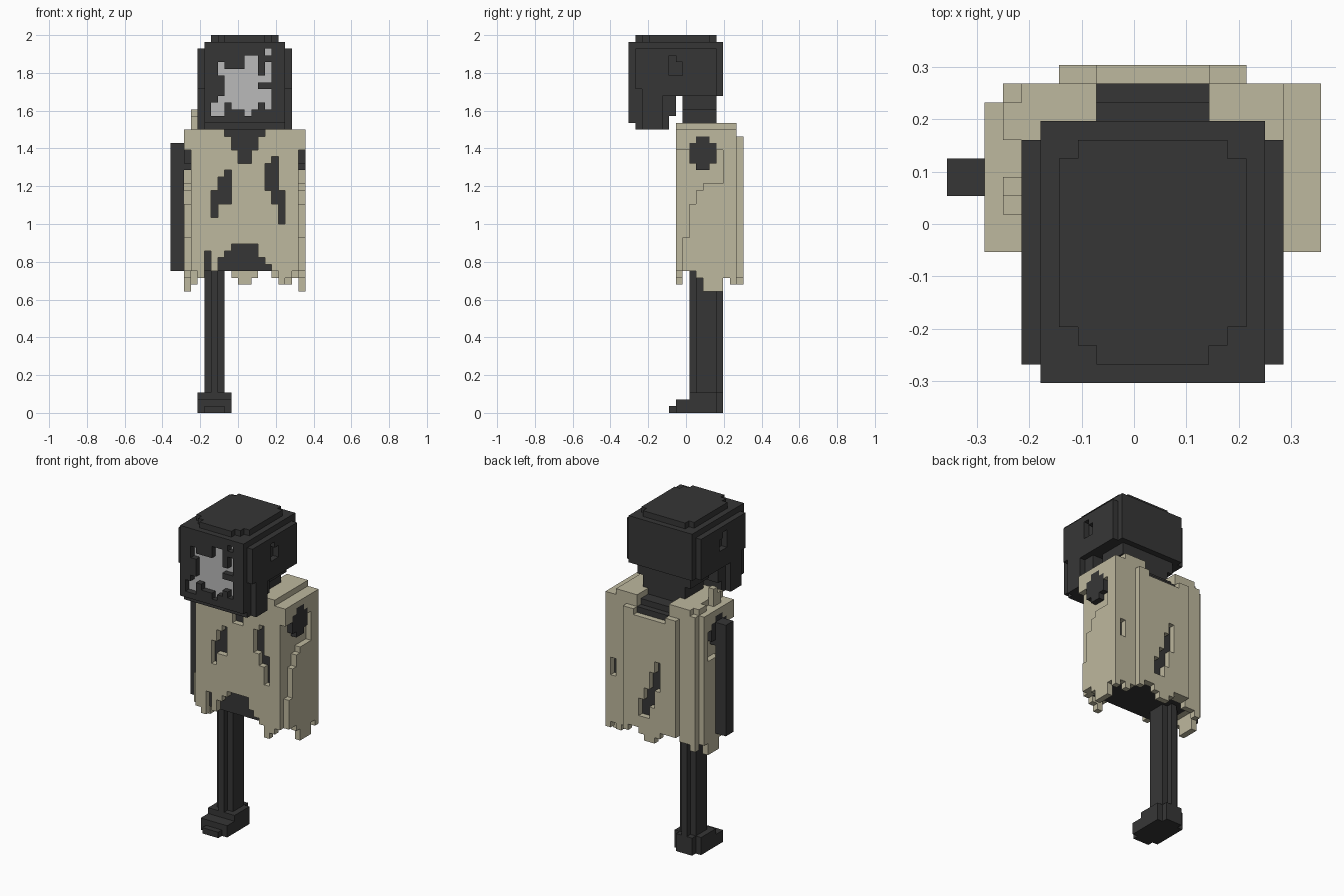
import bpy, bmesh

if "Cube" in bpy.data.objects:
    bpy.data.objects.remove(bpy.data.objects["Cube"], do_unlink=True)

U = 1 / 28          # size of one block
taken = set()       # blocks already owned by a part


def material(name, rgb):
    m = bpy.data.materials.new(name)
    m.use_nodes = True
    m.diffuse_color = (*rgb, 1)
    m.node_tree.nodes["Principled BSDF"].inputs["Base Color"].default_value = (*rgb, 1)
    return m


DARK = material("charcoal", (0.037, 0.037, 0.037))
CLOTH = material("worn_linen", (0.515, 0.479, 0.342))
GREY = material("pale_grey", (0.491, 0.491, 0.491))


def cells(boxes):
    """Blocks inside boxes given as x0, x1, y0, y1, z0, z1."""
    return {(x, y, z) for x0, x1, y0, y1, z0, z1 in boxes
            for x in range(x0, x1) for y in range(y0, y1) for z in range(z0, z1)}


def part(name, mat, add, cut=()):
    """Skin a set of blocks with flat outer faces."""
    blocks = cells(add) - cells(cut) - taken
    taken.update(blocks)
    bm = bmesh.new()
    verts = {}

    def vert(p):
        if p not in verts:
            verts[p] = bm.verts.new((p[0] * U, (p[1] - 8.5) * U, p[2] * U))
        return verts[p]

    for b in sorted(blocks):
        for axis in range(3):
            for side in (0, 1):
                n = list(b)
                n[axis] += 2 * side - 1
                if tuple(n) in blocks:
                    continue
                a1, a2 = (axis + 1) % 3, (axis + 2) % 3
                quad = []
                for i, j in ((0, 0), (1, 0), (1, 1), (0, 1)):
                    p = list(b)
                    p[axis] += side
                    p[a1] += i
                    p[a2] += j
                    quad.append(vert(tuple(p)))
                bm.faces.new(quad if side else quad[::-1])
    bmesh.ops.dissolve_limit(bm, angle_limit=0.01, verts=bm.verts[:], edges=bm.edges[:])
    me = bpy.data.meshes.new(name)
    bm.to_mesh(me)
    bm.free()
    me.materials.append(mat)
    ob = bpy.data.objects.new(name, me)
    bpy.context.collection.objects.link(ob)


# Face opening: rows from the top (z 53) down, columns from x -4
FACE = ["........#",
        ".....##..",
        ".#...##.#",
        ".######.#",
        "..#######",
        "..#####..",
        "..#######",
        ".########",
        "##.####.#",
        "##...#..."]
holes = [(c - 4, 53 - r) for r, row in enumerate(FACE) for c, ch in enumerate(row) if ch == "#"]

# Grey face set one block behind the hood front
part("face", GREY, [(x, x + 1, 1, 2, z, z + 1) for x, z in holes])

# Hood: core, front, back, cheeks, jaw and stepped crown
ears = [(x, x + 1, y, y + 1, 50, top) for x in (-6, 7) for y, top in ((6, 53), (7, 52))]
part("head", DARK, [
    (-5, 7, 1, 13, 47, 55), (-5, 7, 0, 1, 43, 55), (-5, 7, 13, 14, 47, 55),
    (-6, 8, 1, 13, 48, 54), (-6, 8, 2, 13, 47, 48), (-6, 8, 2, 5, 42, 47),
    (-5, 7, 1, 6, 42, 47), (-5, 7, 6, 7, 44, 47),
    (-4, 6, 3, 12, 55, 56), (-3, 5, 2, 13, 55, 56), (-2, 4, 1, 13, 55, 56),
], ears + [(x, x + 1, 0, 1, z, z + 1) for x, z in holes])

# Neck under the hood
part("neck", DARK, [(-4, 6, 8, 13, 45, 47), (-3, 5, 8, 13, 42, 45)])

# Shoulder stumps and the one hanging arm
for name, x0, x1 in (("left_stump", 8, 10), ("right_stump", -8, -6)):
    part(name, DARK, [(x0, x1, 9, 13, 37, 40), (x0, x1, 10, 12, 36, 41)])
part("right_arm", DARK, [(-10, -8, 10, 12, 21, 40)])

# Body under the cloth
part("torso", DARK, [(-6, 8, 8, 15, 21, 42), (-2, 4, 15, 16, 21, 41), (8, 9, 14, 15, 27, 32)])

# Leg with a cross shaped section, and a stepped foot
part("right_leg", DARK, [(-5, -2, 10, 13, 3, 21), (-4, -3, 9, 14, 3, 21)])
part("right_foot", DARK, [(-6, -1, 9, 13, 0, 3), (-5, -2, 9, 14, 0, 3),
                          (-6, -1, 7, 9, 0, 2), (-5, -2, 6, 7, 0, 1)])

# Cloth front with a ragged hem, neckline and two tears
hem = [21, 20, 24, 21, 23, 24, 25, 25, 25, 25, 23, 22, 21, 19, 20, 21]
neckline = [(-2, 4, 41, 42), (-1, 3, 39, 41), (0, 2, 37, 39)]
tears = [(-2, -1, 31, 36), (-3, -2, 31, 35), (-4, -3, 29, 33),
         (5, 6, 35, 38), (4, 5, 33, 37), (5, 6, 31, 35), (6, 7, 28, 33)]
part("cloth_front", CLOTH,
     [(i - 7, i - 6, 7, 8, z, 42) for i, z in enumerate(hem)],
     [(x0, x1, 7, 8, z0, z1) for x0, x1, z0, z1 in neckline + tears])

# Cloth back with a raised centre panel
hem = [19, 20, 20, 21, 21, 21, 20, 19, 19, 20, 21, 21, 20, 20, 19, 20]
back = []
for i, z in enumerate(hem):
    x = i - 7
    back.append((x, x + 1, 15, 16, max(z, 21) if -4 <= x < 6 else z, 42))
    if -4 <= x < 6:
        back.append((x, x + 1, 16, 17, z, 41))
tears = [(-1, 0, 28, 33), (0, 1, 25, 31), (1, 2, 23, 28), (2, 3, 23, 26)]
part("cloth_back", CLOTH, back,
     [(x0, x1, 15, 17, z0, z1) for x0, x1, z0, z1 in tears]
     + [(8, 9, 15, 16, 28, 31), (-2, 4, 15, 17, 40, 43)])

# Cloth sides: an inner wall and an outer stepped panel on each side
panel = {8: (21, 26), 9: (21, 31), 10: (20, 33), 11: (18, 34), 12: (18, 34),
         13: (18, 34), 14: (20, 42), 15: (19, 42)}
for name, inner, outer, end in (("cloth_left", 8, 9, 16), ("cloth_right", -7, -8, 15)):
    add = [(inner, inner + 1, 8, 15, 21, 42), (outer, outer + 1, 7, 14, 39, 42)]
    add += [(outer, outer + 1, y, y + 1, z0, z1) for y, (z0, z1) in panel.items() if y < end]
    part(name, CLOTH, add)

# Shoulder caps around the neck, with frayed tufts on the right
part("shoulder_cloth", CLOTH, [
    (-6, 8, 7, 16, 42, 43), (-7, -6, 9, 10, 42, 44), (-7, -6, 10, 11, 42, 45),
    (-7, -6, 13, 15, 42, 43)],
    [(-2, 4, 7, 16, 42, 43)])
